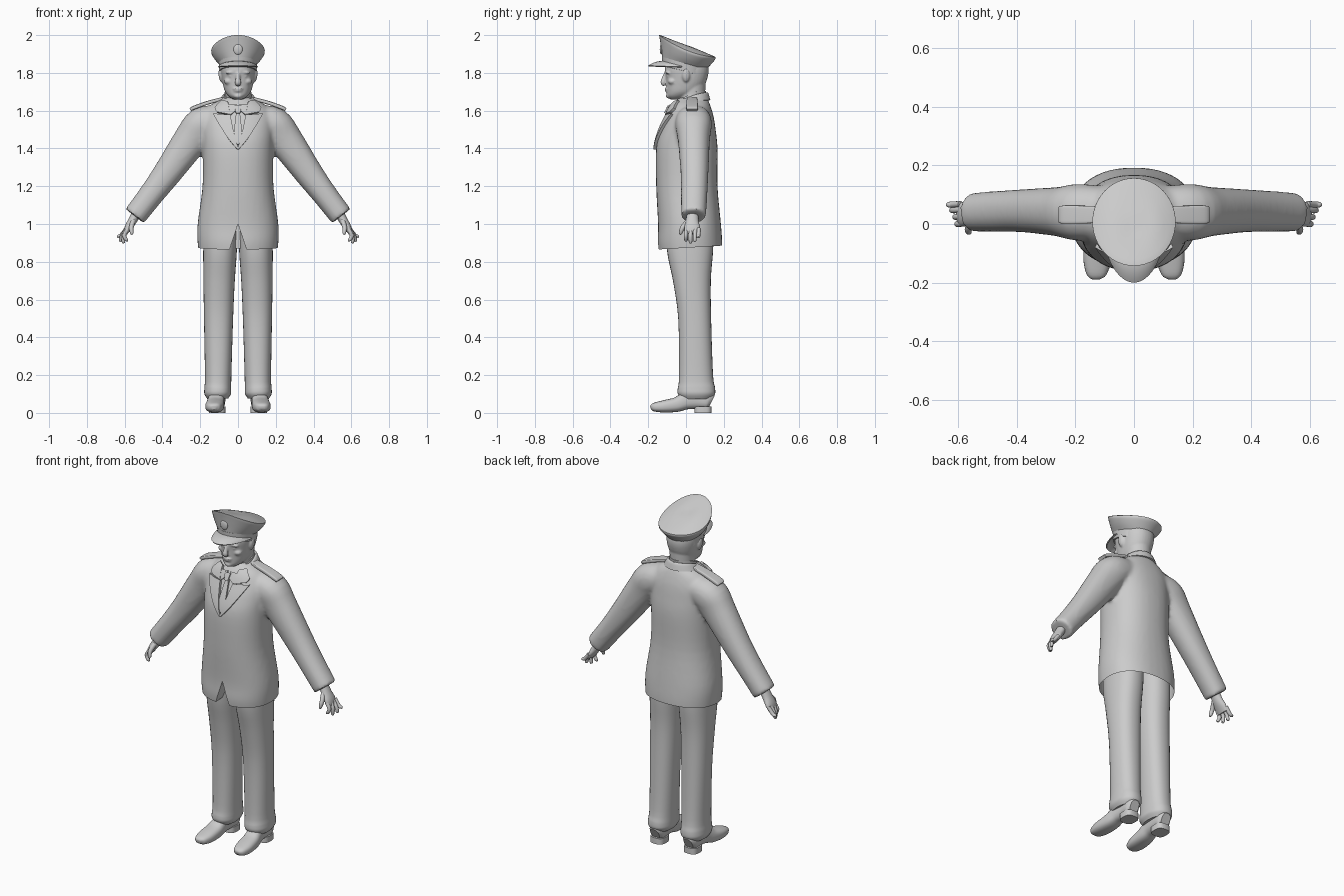
import bpy, bmesh, math
from mathutils import Vector, Matrix
from mathutils.bvhtree import BVHTree

cube = bpy.data.objects.get("Cube")
if cube:
    bpy.data.objects.remove(cube, do_unlink=True)

grey = bpy.data.materials.new("plain_grey")
grey.use_nodes = True
grey.diffuse_color = (0.6, 0.6, 0.6, 1)
grey.node_tree.nodes["Principled BSDF"].inputs["Base Color"].default_value = (0.6, 0.6, 0.6, 1)
X, Y = Vector((1, 0, 0)), Vector((0, 1, 0))


def refine(rows, k=4):
    """Smooth extra rows between control rows."""
    out = []
    for i in range(len(rows) - 1):
        a, b, c, d = (rows[max(0, min(len(rows) - 1, i + j))] for j in (-1, 0, 1, 2))
        for s in range(k):
            t = s / k
            out.append([q + t / 2 * (r - p + t * (2*p - 5*q + 4*r - e + t * (3*(q - r) + e - p)))
                        for p, q, r, e in zip(a, b, c, d)])
    return out + [list(rows[-1])]


def loft(bm, rings, caps=True):
    vs = [[bm.verts.new(p) for p in ring] for ring in rings]
    for a, b in zip(vs, vs[1:]):
        for i in range(len(a)):
            j = (i + 1) % len(a)
            bm.faces.new((a[i], a[j], b[j], b[i]))
    if caps:
        bm.faces.new(vs[0][::-1])
        bm.faces.new(vs[-1])


def power(v, n):
    return math.copysign(abs(v) ** (2 / n), v)


def ovals(bm, rows, n=2, k=4, seg=36, caps=True):
    """Level rings: front y, back y, half width, z (or front, side, back z)."""
    rings = []
    for yf, yb, w, *z in refine(rows, k):
        zf, zs, zb = z if len(z) == 3 else z * 3
        ring = []
        for i in range(seg):
            t = 2 * math.pi * i / seg
            c, s = math.cos(t), math.sin(t)
            h = zs + (zf - zb) / 2 * c + ((zf + zb) / 2 - zs) * c * c
            ring.append((w * power(s, n), (yf + yb) / 2 + (yf - yb) / 2 * power(c, n), h))
        rings.append(ring)
    loft(bm, rings, caps)


def tube(bm, rows, ref, n=2, k=4, seg=24, side=1):
    """Rings along a path: x, y, z, radius along ref, radius across."""
    rows = refine(rows, k)
    pts = [Vector(r[:3]) for r in rows]
    rings = []
    for i, r in enumerate(rows):
        t = pts[min(i + 1, len(pts) - 1)] - pts[max(i - 1, 0)]
        across = t.cross(ref).normalized()
        u = across.cross(t).normalized()
        ring = []
        for m in range(seg):
            a = 2 * math.pi * m / seg
            p = pts[i] + u * r[3] * power(math.cos(a), n) + across * r[4] * power(math.sin(a), n)
            ring.append((p.x * side, p.y, p.z))
        rings.append(ring)
    loft(bm, rings)


def ball(bm, pos, size, tilt=0):
    m = Matrix.Translation(pos) @ Matrix.Rotation(tilt, 4, "Y") @ Matrix.Diagonal((*size, 1))
    bmesh.ops.create_uvsphere(bm, u_segments=20, v_segments=12, radius=1, matrix=m)


def part(name, bm, voxel=0, smooth=0, thick=0, cutter=None):
    bmesh.ops.recalc_face_normals(bm, faces=bm.faces)
    me = bpy.data.meshes.new(name)
    bm.to_mesh(me)
    bm.free()
    ob = bpy.data.objects.new(name, me)
    bpy.context.collection.objects.link(ob)
    if voxel:
        mod = ob.modifiers.new("fuse", "REMESH")
        mod.mode, mod.voxel_size = "VOXEL", voxel
        mod = ob.modifiers.new("relax", "SMOOTH")
        mod.factor, mod.iterations = 0.5, smooth
    if cutter:
        mod = ob.modifiers.new("cut", "BOOLEAN")
        mod.operation, mod.object = "DIFFERENCE", cutter
    if thick:
        mod = ob.modifiers.new("thickness", "SOLIDIFY")
        mod.thickness, mod.offset = thick, 0
    if ob.modifiers:
        bpy.context.view_layer.update()
        ev = ob.evaluated_get(bpy.context.evaluated_depsgraph_get())
        ob.data = bpy.data.meshes.new_from_object(ev)
        ob.modifiers.clear()
    ob.data.materials.clear()
    ob.data.materials.append(grey)
    ob.data.shade_smooth()
    ob.data.set_sharp_from_angle(angle=math.radians(40))
    return ob


# Jacket: body and sleeves fused, front vent cut, hem left open
bm = bmesh.new()
loft(bm, [[(0, y, 1.0), (.06, y, .82), (-.06, y, .82)] for y in (-.3, -.04)])
vent = part("vent_cutter", bm)
vent.hide_render = True
bm = bmesh.new()
ovals(bm, [(-.14, .19, .205, .82), (-.15, .192, .214, .9), (-.148, .185, .214, 1), (-.158, .167, .188, 1.2),
           (-.158, .167, .187, 1.4), (-.132, .157, .19, 1.5), (-.1, .146, .185, 1.57),
           (-.075, .13, .15, 1.625), (-.05, .118, .1, 1.655), (-.04, .11, .06, 1.672)], n=2.3)
for s in (1, -1):
    tube(bm, [(.11, .04, 1.55, .09, .08), (.19, .04, 1.525, .097, .094), (.25, .042, 1.445, .085, .092),
              (.37, .045, 1.275, .074, .076), (.46, .043, 1.155, .07, .066), (.547, .04, 1.042, .066, .062)],
         Y, n=2.2, side=s)
jacket = part("jacket", bm, voxel=.011, smooth=7, cutter=vent)
bpy.data.objects.remove(vent, do_unlink=True)
bm = bmesh.new()
bm.from_mesh(jacket.data)
bmesh.ops.bisect_plane(bm, geom=bm.verts[:] + bm.edges[:] + bm.faces[:], plane_co=(0, -.15, .865),
                       plane_no=(0, -.06, 1), clear_inner=True)
bm.to_mesh(jacket.data)
chest = BVHTree.FromBMesh(bm)
bm.free()


def plate(name, rows, lift, thick, side=1, cols=6):
    """Strip laid on the chest; rows give inner x, outer x, inner z, outer z."""
    bm = bmesh.new()
    grid = []
    for x0, x1, z0, z1 in refine(rows, 3):
        line = []
        for c in range(cols + 1):
            f = c / cols
            x, z = (x0 + (x1 - x0) * f) * side, z0 + (z1 - z0) * f
            hit = chest.ray_cast(Vector((x, -1, z)), Y)[0]
            line.append(bm.verts.new((x, (hit.y if hit else -.04) - lift, z)))
        grid.append(line)
    for a, b in zip(grid, grid[1:]):
        for i in range(cols):
            bm.faces.new((a[i], a[i + 1], b[i + 1], b[i]))
    part(name, bm, thick=thick)


# Lapels, collar leaves, shirt points and tie
for s, tag in ((1, "left"), (-1, "right")):
    plate(tag + "_lapel", [(-.002, .004, 1.4, 1.395), (.014, .05, 1.45, 1.45),
                           (.03, .098, 1.525, 1.525), (.04, .13, 1.575, 1.582)], .008, .016, s)
    plate(tag + "_collar_leaf", [(.04, .108, 1.578, 1.59), (.046, .12, 1.605, 1.612),
                                 (.052, .085, 1.645, 1.65)], .009, .016, s)
    plate(tag + "_shirt_point", [(.012, .042, 1.6, 1.575), (.008, .05, 1.632, 1.63)], .012, .008, s)
plate("tie", [(-.004, .004, 1.42, 1.42), (-.02, .02, 1.48, 1.48), (-.01, .01, 1.585, 1.585)], .006, .012)
plate("tie_knot", [(-.011, .011, 1.585, 1.585), (-.018, .018, 1.625, 1.625)], .014, .018)

# Collars standing round the neck
bm = bmesh.new()
ovals(bm, [(-.06, .125, .1, 1.615, 1.645, 1.655), (-.055, .115, .082, 1.63, 1.672, 1.69),
           (-.05, .108, .075, 1.63, 1.672, 1.692)], caps=False)
part("jacket_collar", bm, thick=.008)
bm = bmesh.new()
ovals(bm, [(-.055, .1, .072, 1.61, 1.65, 1.66), (-.05, .102, .07, 1.635, 1.69, 1.705)], caps=False)
part("shirt_collar", bm, thick=.006)

# Shoulder straps
for s, tag in ((1, "left"), (-1, "right")):
    bm = bmesh.new()
    tube(bm, [(.075, .032, 1.665, .026, .009), (.16, .032, 1.642, .03, .01), (.235, .032, 1.615, .031, .01),
              (.252, .032, 1.604, .028, .008)], Y, n=6, side=s)
    part(tag + "_shoulder_strap", bm)

# Head with face, and neck
bm = bmesh.new()
ovals(bm, [(-.083, -.02, .026, 1.66), (-.1, .03, .05, 1.677), (-.102, .07, .068, 1.7), (-.104, .098, .079, 1.735),
           (-.107, .114, .087, 1.775), (-.112, .12, .092, 1.82), (-.1, .11, .088, 1.88)], n=2.2)
ovals(bm, [(-.045, .1, .07, 1.58), (-.038, .1, .067, 1.66), (-.03, .105, .07, 1.76)])
tube(bm, [(0, -.103, 1.81, .009, .008), (0, -.115, 1.775, .011, .012), (0, -.122, 1.748, .017, .013),
          (0, -.112, 1.735, .012, .008)], X)
ball(bm, (0, -.1, 1.716), (.027, .014, .006))
ball(bm, (0, -.098, 1.704), (.023, .014, .006))
ball(bm, (0, -.09, 1.678), (.024, .017, .014))
for s in (1, -1):
    ball(bm, (.035 * s, -.094, 1.803), (.032, .016, .007), .1 * s)
    ball(bm, (.034 * s, -.089, 1.782), (.016, .013, .008))
    ball(bm, (.048 * s, -.072, 1.755), (.026, .024, .018))
    ball(bm, (.092 * s, 0, 1.787), (.011, .02, .036), .12 * s)
part("head", bm, voxel=.0055, smooth=3)

# Cap: band, flared crown, peak and badge
bm = bmesh.new()
ovals(bm, [(-.124, .106, .098, 1.835, 1.81, 1.775), (-.128, .11, .102, 1.885, 1.855, 1.82)], k=1)
part("cap_band", bm)
bm = bmesh.new()
ovals(bm, [(-.126, .105, .1, 1.88, 1.85, 1.815), (-.131, .128, .122, 1.925, 1.875, 1.84),
           (-.138, .152, .139, 1.975, 1.902, 1.868), (-.141, .156, .141, 1.994, 1.914, 1.88),
           (-.137, .15, .136, 2.0, 1.922, 1.887), (-.08, .09, .08, 1.978, 1.944, 1.913),
           (-.02, .03, .02, 1.953, 1.946, 1.938)], k=3, seg=48)
part("cap_crown", bm)
bm = bmesh.new()
rows = []
for i in range(25):
    t = math.radians(-84 + 7 * i)
    c, sn = math.cos(t), math.sin(t)
    rows.append([bm.verts.new(((.1 + .004 * f) * sn, -.01 - .115 * c - .073 * f * c ** 1.3,
                               1.83 + .03 * c - .024 * f * f * c)) for f in (0, .3, .6, .85, 1)])
for a, b in zip(rows, rows[1:]):
    for i in range(4):
        bm.faces.new((a[i], a[i + 1], b[i + 1], b[i]))
part("cap_peak", bm, thick=.007)
bm = bmesh.new()
ball(bm, (0, -.131, 1.925), (.024, .008, .028))
part("cap_badge", bm)

for s, tag in ((1, "left"), (-1, "right")):
    # Trouser legs
    bm = bmesh.new()
    tube(bm, [(.108, .055, .075, .055, .08), (.108, .055, .1, .07, .098), (.107, .055, .13, .071, .099),
              (.105, .053, .2, .07, .09), (.103, .046, .5, .077, .087), (.1, .032, .7, .083, .1),
              (.095, .022, .86, .089, .122), (.09, .02, 1.02, .09, .125)], X, n=2.3, seg=32, side=s)
    part(tag + "_trouser_leg", bm)
    # Shoes with separate heels
    bm = bmesh.new()
    tube(bm, [(.128, -.187, .027, .014, .01), (.128, -.172, .03, .034, .022), (.125, -.12, .034, .048, .032),
              (.12, -.05, .044, .048, .039), (.115, 0, .064, .043, .046), (.11, .06, .072, .042, .05),
              (.11, .115, .068, .042, .048), (.11, .136, .06, .028, .036)], X, n=2.6, side=s)
    part(tag + "_shoe", bm)
    bm = bmesh.new()
    tube(bm, [(.11, .09, 0, .043, .046), (.11, .09, .035, .043, .046)], X, n=3, k=1, side=s)
    part(tag + "_shoe_heel", bm)
    # Hands: palm, four fingers and thumb
    bm = bmesh.new()
    tube(bm, [(.535, .035, 1.06, .03, .024), (.56, .033, 1.015, .034, .023), (.582, .033, .98, .042, .019),
              (.596, .034, .95, .037, .011)], Y, side=s)
    for y, x, z in ((0, .59, .908), (.024, .606, .898), (.047, .621, .907), (.066, .633, .928)):
        tube(bm, [(.583 + y / 8, y + .002, .975, .011, .011), (.602 + y / 4, y, .94, .0105, .0105),
                  (x, y, z + .006, .009, .009), (x - .001, y, z, .004, .004)], Y, seg=12, side=s)
    tube(bm, [(.555, .012, 1.015, .016, .014), (.565, -.018, .98, .013, .012),
              (.562, -.028, .952, .009, .009), (.56, -.029, .944, .004, .004)], Y, seg=12, side=s)
    part(tag + "_hand", bm)
